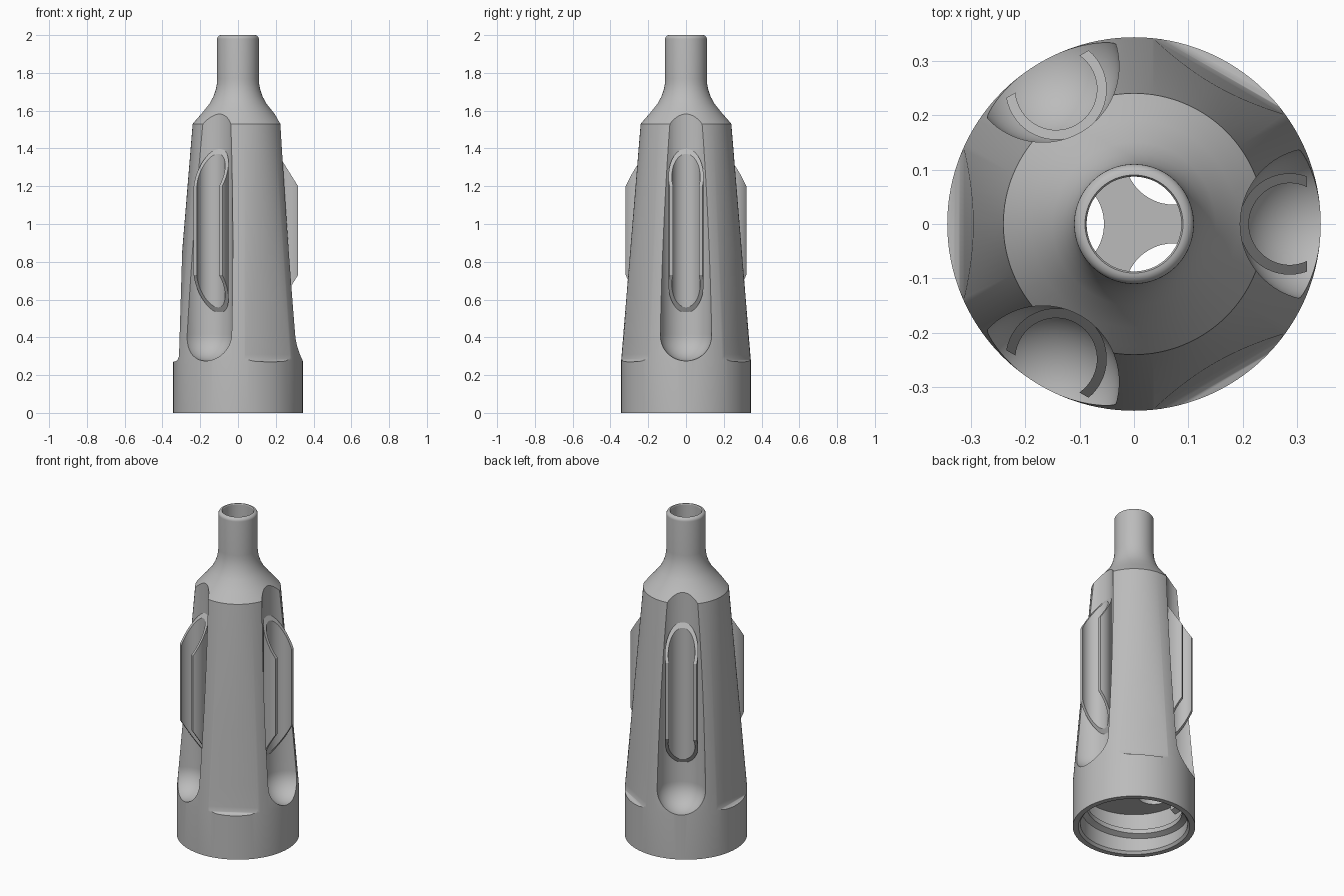
import bpy, bmesh, math
from mathutils import Matrix

cube = bpy.data.objects.get("Cube")
if cube:
    bpy.data.objects.remove(cube, do_unlink=True)

mat = bpy.data.materials.new("plain grey")
mat.use_nodes = True
GREY = (0.5, 0.5, 0.5, 1)
mat.diffuse_color = GREY
mat.node_tree.nodes["Principled BSDF"].inputs["Base Color"].default_value = GREY


def make(name, bm, angle=0.0):
    """Turn a bmesh into an object, rotated about the z axis."""
    bmesh.ops.recalc_face_normals(bm, faces=bm.faces)
    bm.transform(Matrix.Rotation(math.radians(angle), 4, "Z"))
    mesh = bpy.data.meshes.new(name)
    bm.to_mesh(mesh)
    bm.free()
    mesh.materials.append(mat)
    ob = bpy.data.objects.new(name, mesh)
    bpy.context.collection.objects.link(ob)
    return ob


def select(ob):
    bpy.ops.object.select_all(action="DESELECT")
    ob.select_set(True)
    bpy.context.view_layer.objects.active = ob


def smooth(ob):
    select(ob)
    bpy.ops.object.shade_smooth_by_angle(angle=math.radians(28))


def lathe(profile, steps):
    """Spin an (r, z) outline around the z axis."""
    bm = bmesh.new()
    verts = [bm.verts.new((r, 0, z)) for r, z in profile]
    edges = [bm.edges.new(p) for p in zip(verts, verts[1:])]
    bmesh.ops.spin(bm, geom=verts + edges, axis=(0, 0, 1), cent=(0, 0, 0),
                   angle=math.tau, steps=steps, use_merge=False)
    bmesh.ops.remove_doubles(bm, verts=bm.verts, dist=1e-5)
    return bm


def prism(bottom, top):
    """Solid between two matching loops of points."""
    bm = bmesh.new()
    a = [bm.verts.new(p) for p in bottom]
    b = [bm.verts.new(p) for p in top]
    bm.faces.new(a)
    bm.faces.new(b)
    n = len(a)
    for i in range(n):
        j = (i + 1) % n
        bm.faces.new((a[i], a[j], b[j], b[i]))
    return bm


# Hollow body: floor, bore, rounded lip, neck, tapered barrel, collar, socket
BORE, WALL, FLOOR, SOCKET = 0.087, 0.3, 0.35, 0.25
lip = [(0.09 + 0.02 * math.sin(t), 1.98 + 0.02 * math.cos(t))
       for t in (math.radians(15 * k) for k in range(7))]
neck = [(0.11, 1.77), (0.112, 1.74), (0.118, 1.71), (0.13, 1.675), (0.15, 1.638),
        (0.19, 1.588), (0.225, 1.548), (0.24, 1.53)]
outline = [(0, FLOOR), (BORE, FLOOR), (BORE, 1.995)] + lip + neck + [
    (0.343, 0.28), (0.343, 0), (0.312, 0), (WALL, 0.015), (WALL, SOCKET), (0, SOCKET)]
body = make("body", lathe(outline, 128))

# Cutters, three of each kind around the axis
cutters = []
for angle in (0, 120, 240):
    # Vertical flute with a ball-shaped bottom end
    R = 0.14
    cap = [(R * math.sin(t), 0.415 - R * math.cos(t))
           for t in (math.radians(90 * k / 12) for k in range(13))]
    bm = lathe(cap + [(R, 1.9), (0, 1.9)], 64)
    bmesh.ops.translate(bm, verts=bm.verts, vec=(0.335, 0, 0))
    cutters.append(make("flute_cutter", bm, angle))

    # Flat with a small fillet at its foot
    side = [(0.45, 0.268), (0.343, 0.27), (0.329, 0.274), (0.319, 0.283),
            (0.313, 0.298), (0.312, 0.31), (0.288, 1.1), (0.45, 1.1)]
    bm = prism([(x, -0.25, z) for x, z in side], [(x, 0.25, z) for x, z in side])
    cutters.append(make("flat_cutter", bm, angle + 60))

    # Hole through the inner floor
    bm = lathe([(0, 0.2), (0.09, 0.2), (0.09, 0.45), (0, 0.45)], 48)
    bmesh.ops.translate(bm, verts=bm.verts, vec=(0.145, 0, 0))
    cutters.append(make("hole_cutter", bm, angle + 60))

for cutter in cutters:
    cutter.hide_render = True
    mod = body.modifiers.new("cut", "BOOLEAN")
    mod.operation = "DIFFERENCE"
    mod.solver = "EXACT"
    mod.object = cutter
    select(body)
    bpy.ops.object.modifier_apply(modifier=mod.name)
for cutter in cutters:
    bpy.data.objects.remove(cutter, do_unlink=True)
smooth(body)


# Open C-shaped guards standing in the flutes, with slanted ends
def arc(radius, count=32):
    limit = math.acos((0.318 - 0.286) / radius)
    return [(0.286 + radius * math.cos(t), radius * math.sin(t))
            for t in (limit + (math.tau - 2 * limit) * k / count for k in range(count + 1))]


for name, angle in (("left", 0), ("back_right", 120), ("front_right", 240)):
    ring = arc(0.093) + arc(0.075)[::-1]
    slant = 1.6
    guard = prism([(x, y, 0.73 - slant * (0.318 - x)) for x, y in ring],
                  [(x, y, 1.2 + slant * (0.318 - x)) for x, y in ring])
    smooth(make(name + "_guard", guard, angle))

# Screw thread inside the socket
bm = bmesh.new()
section = [(0.303, -0.03), (0.268, -0.014), (0.268, 0.014), (0.303, 0.03)]
turns, steps, pitch = 1.5, 120, 0.11
rings = []
for k in range(steps + 1):
    a = math.tau * turns * k / steps
    z0 = 0.055 + pitch * turns * k / steps
    rings.append([bm.verts.new((r * math.cos(a), r * math.sin(a), z0 + dz))
                  for r, dz in section])
for p, q in zip(rings, rings[1:]):
    for i in range(4):
        j = (i + 1) % 4
        bm.faces.new((p[i], p[j], q[j], q[i]))
bm.faces.new(rings[0])
bm.faces.new(rings[-1])
smooth(make("socket_thread", bm))
